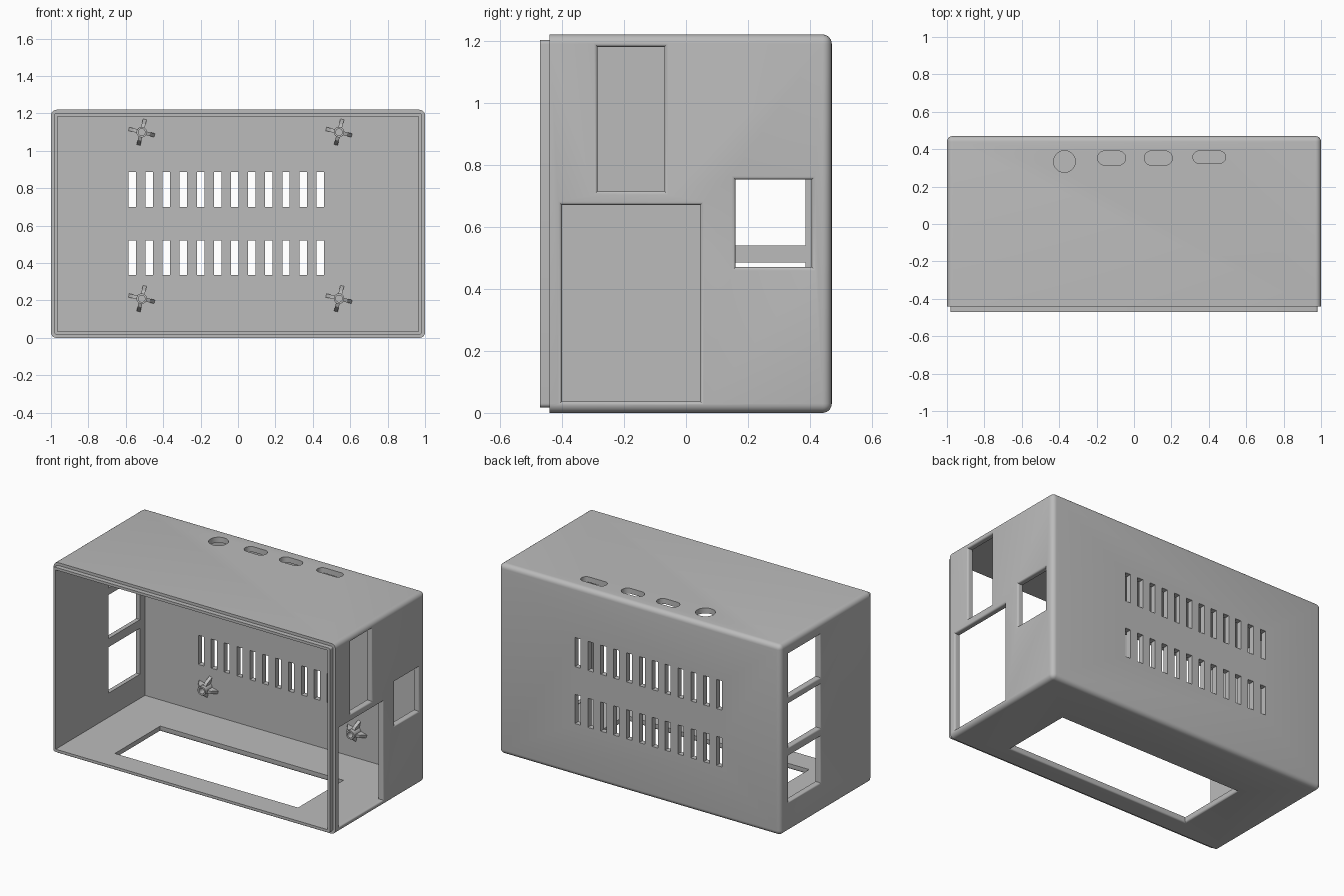
import bpy, bmesh
from math import sin, cos, pi, radians
from mathutils import Matrix, Vector

cube = bpy.data.objects.get("Cube")
if cube:
    bpy.data.objects.remove(cube, do_unlink=True)

W, D, H = 1.0, 0.47, 1.22      # half width, half depth, height
LIP, WALL = 0.03, 0.035

grey = bpy.data.materials.new("matte_grey")
grey.use_nodes = True
colour = (0.5, 0.5, 0.5, 1)
grey.diffuse_color = colour
grey.node_tree.nodes["Principled BSDF"].inputs["Base Color"].default_value = colour


def make_object(name, bm):
    bmesh.ops.recalc_face_normals(bm, faces=bm.faces)
    mesh = bpy.data.meshes.new(name)
    bm.to_mesh(mesh)
    bm.free()
    mesh.materials.append(grey)
    ob = bpy.data.objects.new(name, mesh)
    bpy.context.scene.collection.objects.link(ob)
    return ob


def activate(ob):
    bpy.ops.object.select_all(action='DESELECT')
    ob.select_set(True)
    bpy.context.view_layer.objects.active = ob


def smooth(ob):
    activate(ob)
    bpy.ops.object.shade_smooth_by_angle(angle=radians(30))


def add_box(bm, lo, hi):
    lo, hi = Vector(lo), Vector(hi)
    m = Matrix.Translation((lo + hi) / 2) @ Matrix.Diagonal((*(hi - lo), 1))
    return bmesh.ops.create_cube(bm, size=1, matrix=m)


def loft(bm, rings, closed=False):
    """Skin a list of point rings, capping the ends or joining them."""
    vs = [[bm.verts.new(p) for p in ring] for ring in rings]
    n = len(vs[0])
    pairs = list(zip(vs, vs[1:])) + ([(vs[-1], vs[0])] if closed else [])
    for a, b in pairs:
        for i in range(n):
            j = (i + 1) % n
            bm.faces.new((a[i], a[j], b[j], b[i]))
    if not closed:
        bm.faces.new(vs[0])
        bm.faces.new(vs[-1])


def outline(u0, u1, v0, v1, r, grow):
    """Rectangle, with round corners when r is set."""
    if not r:
        return [(u0 - grow, v0 - grow), (u1 + grow, v0 - grow),
                (u1 + grow, v1 + grow), (u0 - grow, v1 + grow)]
    pts, steps = [], 8
    for k, (u, v) in enumerate(((u1 - r, v1 - r), (u0 + r, v1 - r),
                                (u0 + r, v0 + r), (u1 - r, v0 + r))):
        for i in range(steps):
            a = (k + i / steps + 0.5 / steps) * pi / 2
            pts.append((u + (r + grow) * cos(a), v + (r + grow) * sin(a)))
    return pts


def cut(bm, axis, surface, side, u0, u1, v0, v1, r=0, fillet=0):
    """Cutter through one wall, flared to round the outer rim of the hole."""
    sections = [(-0.07, 0)]
    if fillet:
        for i in range(5):
            a = i * pi / 8
            sections.append((fillet * (sin(a) - 1), fillet * (1 - cos(a))))
    sections.append((0.03, fillet))
    rings = []
    for depth, grow in sections:
        d = surface + side * depth
        rings.append([{"x": (d, u, v), "y": (u, d, v), "z": (u, v, d)}[axis]
                      for u, v in outline(u0, u1, v0, v1, r, grow)])
    loft(bm, rings)


# Outer body: rounded everywhere but round the open front
front = -D + LIP
bm = bmesh.new()
add_box(bm, (-W, front, 0), (W, D, H))
edges = [e for e in bm.edges if any(v.co.y > 0 for v in e.verts)]
bmesh.ops.bevel(bm, geom=edges, offset=0.03, segments=6, profile=0.5, affect='EDGES')

# Stepped lip on the front face
face = min(bm.faces, key=lambda f: f.calc_center_median().y)
bmesh.ops.inset_individual(bm, faces=[face], thickness=0.018)
ext = bmesh.ops.extrude_discrete_faces(bm, faces=[face])["faces"][0]
bmesh.ops.translate(bm, verts=ext.verts, vec=(0, -LIP, 0))
case = make_object("case_shell", bm)

# Cavity
bm = bmesh.new()
add_box(bm, (-W + WALL, -1, WALL), (W - WALL, D - WALL, H - WALL))
cavity = make_object("cavity_cutter", bm)

# Openings
bm = bmesh.new()
rim = 0.012
for v0, v1 in ((0.19, 0.485), (0.54, 0.82), (0.865, 1.14)):
    cut(bm, "x", -W, -1, 0.065, 0.385, v0, v1, fillet=rim)
for u0, u1, v0, v1 in ((-0.4, 0.045, 0.037, 0.67),
                       (-0.285, -0.07, 0.715, 1.18),
                       (0.16, 0.405, 0.47, 0.752)):
    cut(bm, "x", W, 1, u0, u1, v0, v1, fillet=rim)
cut(bm, "z", 0, -1, -0.65, 0.65, -0.32, 0.14, fillet=rim)
for u0, u1, v0, v1 in ((-0.43, -0.314, 0.276, 0.392), (-0.195, -0.045, 0.315, 0.39),
                       (0.055, 0.205, 0.315, 0.39), (0.315, 0.49, 0.325, 0.39)):
    cut(bm, "z", H, 1, u0, u1, v0, v1, r=(v1 - v0) / 2 - 0.0005)
for i in range(12):
    x = -0.566 + i * 0.0914
    for z in (0.335, 0.70):
        cut(bm, "y", D, 1, x - 0.02, x + 0.02, z, z + 0.187)
holes = make_object("opening_cutter", bm)

for cutter in (cavity, holes):
    activate(case)
    mod = case.modifiers.new("cut", 'BOOLEAN')
    mod.operation, mod.solver, mod.object = 'DIFFERENCE', 'EXACT', cutter
    bpy.ops.object.modifier_apply(modifier=mod.name)
    bpy.data.objects.remove(cutter, do_unlink=True)
smooth(case)

# Mounting posts: hollow boss with four gusset fins, on the inside of the back
base = D - WALL + 0.005
for name, x, z in (("upper_right", -0.515, 1.10), ("upper_left", 0.54, 1.10),
                   ("lower_right", -0.515, 0.21), ("lower_left", 0.54, 0.21)):
    bm = bmesh.new()
    profile = ((0.028, base), (0.028, 0.365), (0.018, 0.365), (0.018, base))
    loft(bm, [[(x + r * cos(i * pi / 12), y, z + r * sin(i * pi / 12))
               for i in range(24)] for r, y in profile], closed=True)
    for k in range(4):
        a = radians(-14) + k * pi / 2
        out, across = Vector((cos(a), 0, sin(a))), Vector((-sin(a), 0, cos(a)))
        shape = ((0.022, base), (0.022, 0.385), (0.045, 0.395), (0.074, base))
        loft(bm, [[Vector((x, y, z)) + out * r + across * t for r, y in shape]
                  for t in (-0.01, 0.01)])
    smooth(make_object("mounting_post_" + name, bm))
